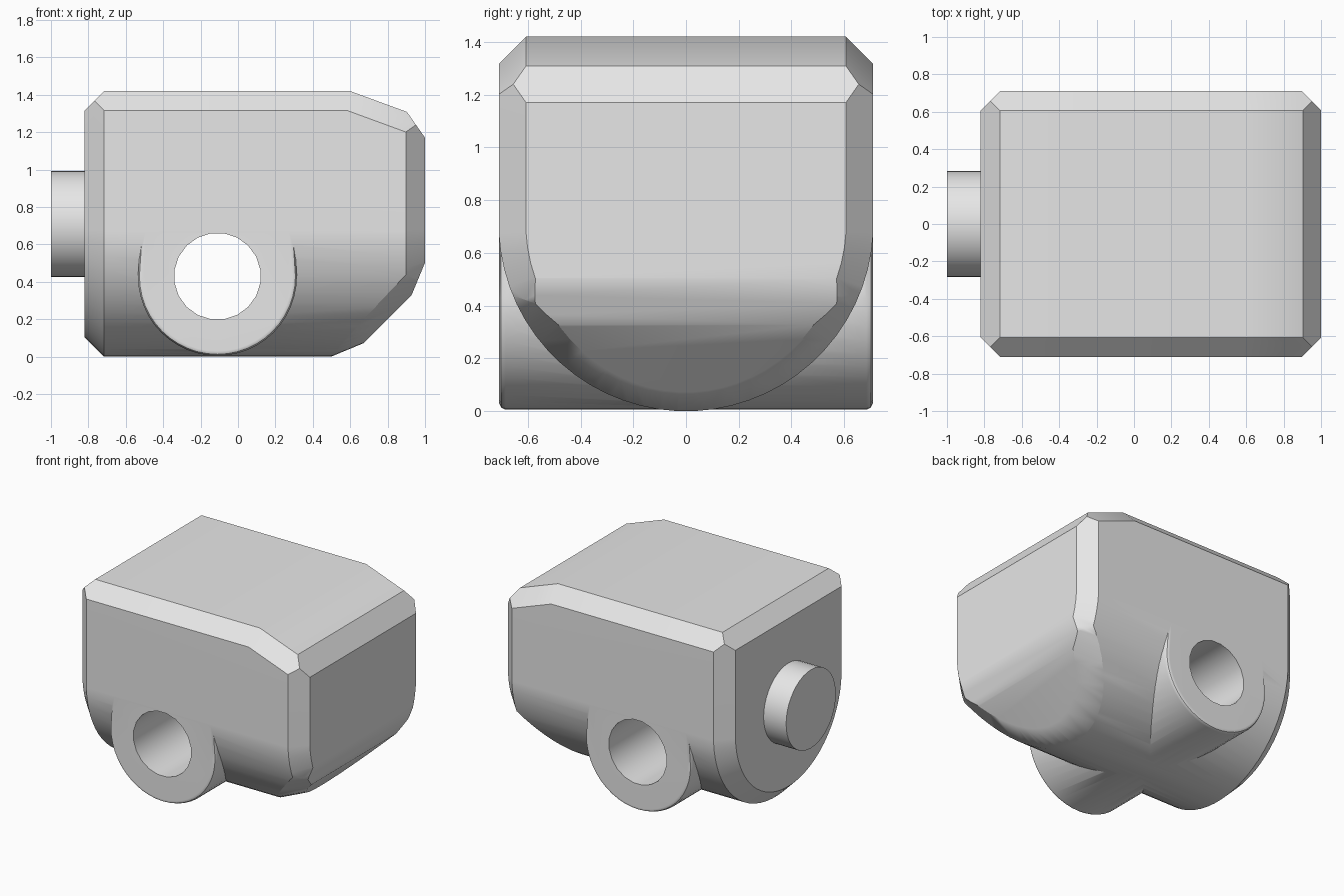
import bpy, bmesh, math
from mathutils import Vector

if "Cube" in bpy.data.objects:
    bpy.data.objects.remove(bpy.data.objects["Cube"], do_unlink=True)

grey = bpy.data.materials.new("light grey")
grey.use_nodes = True
grey.diffuse_color = (0.8, 0.8, 0.8, 1)
grey.node_tree.nodes["Principled BSDF"].inputs["Base Color"].default_value = (0.8, 0.8, 0.8, 1)

R = 0.71          # radius of the rounded underside and half width
CHAMFER = 0.103
LUG_X, LUG_Z, LUG_R = -0.11, 0.43, 0.425


def finish(bm, name):
    bmesh.ops.recalc_face_normals(bm, faces=bm.faces[:])
    mesh = bpy.data.meshes.new(name)
    bm.to_mesh(mesh)
    bm.free()
    mesh.materials.append(grey)
    obj = bpy.data.objects.new(name, mesh)
    bpy.context.collection.objects.link(obj)
    return obj


def loft(rings, name):
    """Skin matching closed rings of points and cap both ends."""
    bm = bmesh.new()
    rows = [[bm.verts.new(p) for p in ring] for ring in rings]
    for a, b in zip(rows, rows[1:]):
        for i in range(len(a)):
            j = (i + 1) % len(a)
            bm.faces.new((a[i], a[j], b[j], b[i]))
    bm.faces.new(rows[0])
    bm.faces.new(rows[-1])
    return finish(bm, name)


def circle(r, n, place, turn=0.0):
    angles = [2 * math.pi * (i + turn) / n for i in range(n)]
    return [place(r * math.cos(a), r * math.sin(a)) for a in angles]


def activate(obj):
    bpy.ops.object.select_all(action='DESELECT')
    obj.select_set(True)
    bpy.context.view_layer.objects.active = obj


def boolean(target, tool, operation):
    tool.hide_render = True
    mod = target.modifiers.new(operation.title(), 'BOOLEAN')
    mod.operation, mod.object, mod.solver = operation, tool, 'EXACT'
    activate(target)
    bpy.ops.object.modifier_apply(modifier=mod.name)
    bpy.data.objects.remove(tool, do_unlink=True)


def smooth(obj):
    activate(obj)
    bpy.ops.object.shade_smooth_by_angle(angle=math.radians(30))
    mod = obj.modifiers.new("Flat large faces", 'WEIGHTED_NORMAL')
    mod.keep_sharp = True


# Housing: a convex block described by its bounding planes (normal, distance)
def plane(normal, point):
    n = Vector(normal).normalized()
    return n, n.dot(Vector(point))


STEPS = 32
centre = Vector((0, 0, R))
belly = []
for i in range(STEPS + 1):
    a = math.pi * (1 + i / STEPS)
    n = Vector((0, math.cos(a), math.sin(a)))
    belly.append(plane(n, centre + R * n))
roof = plane((0, 0, 1), (0, 0, 2 * R))
ends = [plane((-1, 0, 0), (-0.82, 0, 0)),
        plane((1, 0, 0), (1, 0, 0)),
        plane((1, 0, -1), (1, 0, 0.40)),          # lower slanted cut
        plane((0.11, 0, 0.30), (0.6, 0, 2 * R))]  # upper slanted cut

# Chamfer every clear edge between the planes
pairs = [(roof, belly[0]), (roof, belly[-1])]
for i, e in enumerate(ends):
    pairs += [(e, other) for other in belly + [roof] + ends[i + 1:]]
cuts = belly + [roof] + ends
for (n1, d1), (n2, d2) in pairs:
    angle = n1.angle(n2)
    if math.radians(30) < angle < math.radians(150):
        n = n1 + n2
        d = d1 + d2 - CHAMFER * math.sin(angle)
        cuts.append((n.normalized(), d / n.length))

bm = bmesh.new()
bmesh.ops.create_cube(bm, size=4)
for n, d in cuts:
    if max(n.dot(v.co) for v in bm.verts) < d + 0.0005:
        continue
    bmesh.ops.bisect_plane(bm, geom=bm.verts[:] + bm.edges[:] + bm.faces[:], dist=1e-6,
                           plane_co=n * d, plane_no=n, clear_outer=True)
    rim = [e for e in bm.edges if e.is_boundary]
    bmesh.ops.holes_fill(bm, edges=rim, sides=0)
bmesh.ops.remove_doubles(bm, verts=bm.verts[:], dist=0.002)
corners = [v.co.copy() for v in bm.verts]
bm.free()

bm = bmesh.new()
for co in corners:
    bm.verts.new(co)
bmesh.ops.convex_hull(bm, input=bm.verts[:])
bmesh.ops.delete(bm, geom=[v for v in bm.verts if not v.link_faces], context='VERTS')
bmesh.ops.dissolve_limit(bm, angle_limit=math.radians(1), verts=bm.verts[:], edges=bm.edges[:])
housing = finish(bm, "housing")


# Cross lug: U-shaped bar with softened ends
def lug_ring(y, inset):
    r = LUG_R - inset
    arc = [math.pi * (1 + i / 24) for i in range(25)]
    pts = [(LUG_X + r * math.cos(a), y, LUG_Z + r * math.sin(a)) for a in arc]
    return pts + [(LUG_X + r - 0.02, y, 0.74), (LUG_X - r + 0.02, y, 0.74)]


side = [(0.709, 0.025), (0.701, 0.008), (0.684, 0.0)]
rings = [lug_ring(-y, s) for y, s in side] + [lug_ring(y, s) for y, s in reversed(side)]
boolean(housing, loft(rings, "cross_lug"), 'UNION')

# Bore through the lug
bore = loft([circle(0.232, 20, lambda u, v: (LUG_X + u, y, LUG_Z + v), 0.5) for y in (-1, 1)],
            "bore_cutter")
boolean(housing, bore, 'DIFFERENCE')
smooth(housing)

# Round peg on the end
peg = loft([circle(0.284, 40, lambda u, v: (x, u, R + v)) for x in (-1.0, -0.81)], "end_peg")
smooth(peg)
